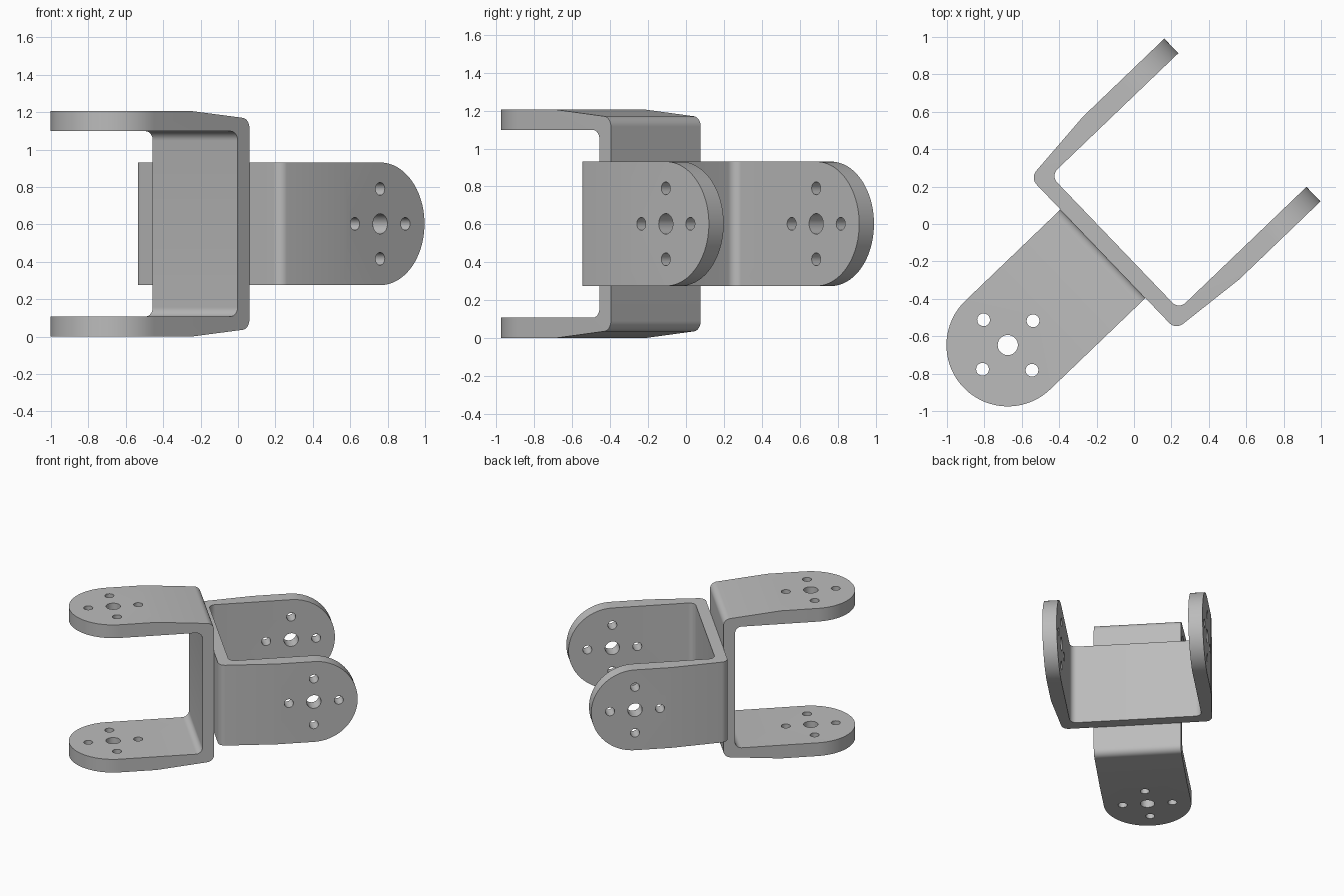
import bpy, bmesh
from math import pi, sin, cos, radians
from mathutils import Matrix, Vector

if "Cube" in bpy.data.objects:
    bpy.data.objects.remove(bpy.data.objects["Cube"])

ANGLE = radians(43.8)      # heading of the joint's long axis
SEAM = -0.23               # where the two brackets meet along that axis
LENGTH, HALF_W, HALF_H = 1.033, 0.328, 0.603
PIVOT = LENGTH - HALF_W    # centre of the rounded ear
MID_Z = HALF_H

metal = bpy.data.materials.new("grey metal")
metal.use_nodes = True
GREY = (0.5, 0.5, 0.5, 1)
metal.diffuse_color = GREY
metal.node_tree.nodes["Principled BSDF"].inputs["Base Color"].default_value = GREY


def arc(cx, cy, r, start, end, steps):
    """Points on an arc, angles in degrees."""
    angles = [radians(start + (end - start) * i / steps) for i in range(steps + 1)]
    return [(cx + r * cos(a), cy + r * sin(a)) for a in angles]


def prism(name, outline, depth, to_3d):
    """Solid from a 2D outline, centred on its extrusion axis."""
    bm = bmesh.new()
    low = [bm.verts.new(to_3d(x, y, -depth / 2)) for x, y in outline]
    face = bm.faces.new(low)
    out = bmesh.ops.extrude_face_region(bm, geom=[face])
    verts = [g for g in out["geom"] if isinstance(g, bmesh.types.BMVert)]
    bmesh.ops.translate(bm, verts=verts, vec=Vector(to_3d(0, 0, depth)))
    bmesh.ops.recalc_face_normals(bm, faces=bm.faces)
    mesh = bpy.data.meshes.new(name)
    bm.to_mesh(mesh)
    bm.free()
    obj = bpy.data.objects.new(name, mesh)
    bpy.context.collection.objects.link(obj)
    return obj


def side(x, z, y):
    return (x, y, z)


def plan(x, y, z):
    return (x, y, z)


def cut(obj, cutter, operation):
    """Apply a boolean and discard the cutter."""
    cutter.hide_render = True
    mod = obj.modifiers.new("cut", "BOOLEAN")
    mod.operation, mod.solver, mod.object = operation, "EXACT", cutter
    bpy.context.view_layer.update()
    graph = bpy.context.evaluated_depsgraph_get()
    mesh = bpy.data.meshes.new_from_object(obj.evaluated_get(graph))
    obj.modifiers.clear()
    obj.data = mesh
    bpy.data.objects.remove(cutter)


def bracket(name, matrix):
    # U-shaped side profile: tapered outer corner, filleted inner corner
    half = arc(0.055, 0.512, 0.055, 180, 97, 8)
    half += [(0.43, HALF_H), (LENGTH + 0.1, HALF_H), (LENGTH + 0.1, 0.495)]
    half += arc(0.137, 0.445, 0.05, 90, 180, 8)
    outer, inner = half[:11], half[11:]
    flip = [(x, -z) for x, z in reversed(half)]
    obj = prism(name, outer + inner + flip, 2 * HALF_W, side)

    # Rounded ear ends
    ear = [(-0.1, HALF_W + 0.1), (-0.1, -HALF_W - 0.1), (PIVOT, -HALF_W - 0.1)]
    ear += arc(PIVOT, 0, HALF_W, -90, 90, 48) + [(PIVOT, HALF_W + 0.1)]
    cut(obj, prism("ear_cutter", ear, 2, plan), "INTERSECT")

    # Pivot hole with four screw holes around it
    holes = [(PIVOT, 0, 0.054)]
    holes += [(PIVOT + x, y, 0.034) for x, y in arc(0, 0, 0.187, 0, 270, 3)]
    for x, y, r in holes:
        circle = arc(x, y, r, 0, 360, 32)[:-1]
        cut(obj, prism("hole_cutter", circle, 2, plan), "DIFFERENCE")

    obj.data.transform(matrix)
    obj.data.materials.clear()
    obj.data.materials.append(metal)
    bpy.ops.object.select_all(action="DESELECT")
    obj.select_set(True)
    bpy.context.view_layer.objects.active = obj
    bpy.ops.object.shade_smooth_by_angle(angle=radians(30))


place = (Matrix.Translation((0, 0, MID_Z)) @ Matrix.Rotation(ANGLE, 4, "Z")
         @ Matrix.Translation((SEAM, 0, 0)))
bracket("horizontal_ear_bracket", place @ Matrix.Rotation(pi, 4, "Z"))
bracket("upright_ear_bracket", place @ Matrix.Rotation(pi / 2, 4, "X"))
